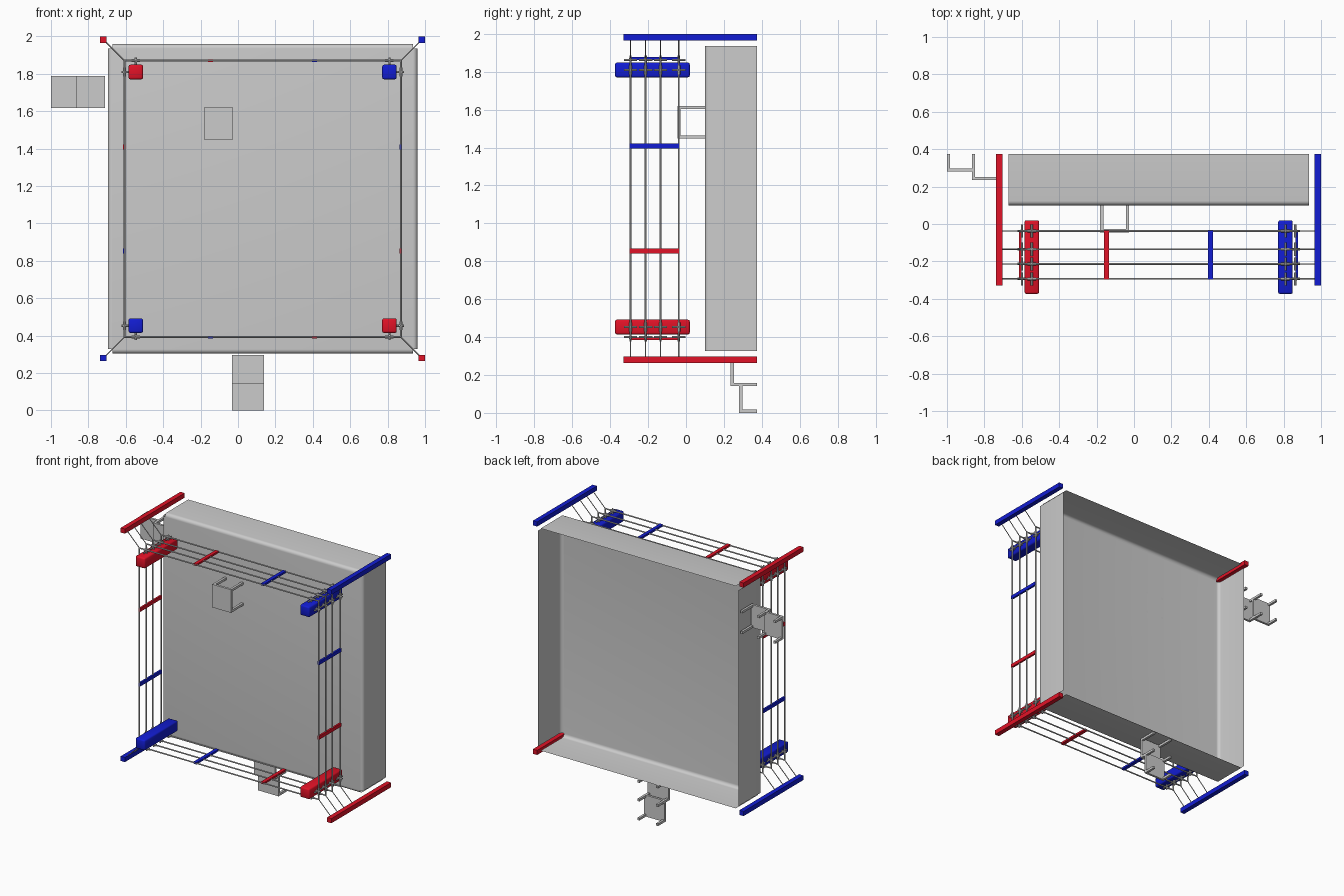
import bpy, bmesh, math
from mathutils import Vector, Matrix

if "Cube" in bpy.data.objects:
    bpy.data.objects.remove(bpy.data.objects["Cube"])

CX, CZ = 0.1317, 1.131                    # centre of the square assembly
WIRE_Y = [-0.293, -0.213, -0.135, -0.038]  # four wire planes
BACK = 0.374
RING = 0.739                              # half size of a wire square


def material(name, col):
    m = bpy.data.materials.new(name)
    m.diffuse_color = col
    m.use_nodes = True
    m.node_tree.nodes["Principled BSDF"].inputs["Base Color"].default_value = m.diffuse_color
    return m


RED = material("red", (0.75, 0.006, 0.02, 1))
BLUE = material("blue", (0.006, 0.012, 0.65, 1))


def finish(bm, name, mat=None, smooth=None):
    me = bpy.data.meshes.new(name)
    bm.to_mesh(me)
    bm.free()
    ob = bpy.data.objects.new(name, me)
    bpy.context.collection.objects.link(ob)
    if mat:
        me.materials.append(mat)
    if smooth:
        bpy.ops.object.select_all(action='DESELECT')
        ob.select_set(True)
        bpy.context.view_layer.objects.active = ob
        bpy.ops.object.shade_smooth_by_angle(angle=math.radians(smooth))
    return ob


def box(bm, x, y, z):
    """Box from (min, max) pairs."""
    mid = [(a + b) / 2 for a, b in (x, y, z)]
    size = [abs(b - a) for a, b in (x, y, z)]
    bmesh.ops.create_cube(bm, size=1, matrix=Matrix.Translation(mid) @ Matrix.Diagonal((*size, 1)))


def rod(bm, a, b, r):
    a, b = Vector(a), Vector(b)
    d = b - a
    rot = d.to_track_quat('Z', 'Y').to_matrix().to_4x4()
    bmesh.ops.create_cone(bm, cap_ends=True, segments=8, radius1=r, radius2=r,
                          depth=d.length, matrix=Matrix.Translation((a + b) / 2) @ rot)


def around(c, h):
    return (c - h, c + h)


# Sheet pan: square front plate with four bent flaps, open corners and back
bm = bmesh.new()
H, R, FRONT = 0.804, 0.024, 0.10
profile = [(H + R * math.sin(t), FRONT + R - R * math.cos(t))
           for t in [math.pi / 2 * i / 5 for i in range(6)]] + [(H + R, BACK)]
plate = []
for k in range(4):
    c, s = round(math.cos(k * math.pi / 2)), round(math.sin(k * math.pi / 2))
    rows = [[bm.verts.new((CX + c * u - s * v, y, CZ + s * u + c * v)) for v in (-H, H)]
            for u, y in profile]
    for p, q in zip(rows, rows[1:]):
        bm.faces.new((p[0], q[0], q[1], p[1]))
    plate.append(rows[0][0])
bm.faces.new(plate)
bmesh.ops.remove_doubles(bm, verts=bm.verts, dist=1e-4)
bmesh.ops.recalc_face_normals(bm, faces=bm.faces)
pan = finish(bm, "sheet_pan")
for p in pan.data.polygons:
    p.use_smooth = True

corners = [(sx, sz) for sx in (-1, 1) for sz in (-1, 1)]
for sx, sz in corners:
    mat = RED if sx * sz < 0 else BLUE
    tag = ("bottom" if sz < 0 else "top") + ("_left" if sx < 0 else "_right")

    # Long corner bar
    bm = bmesh.new()
    box(bm, around(CX + sx * 0.851, 0.0173), (-0.329, BACK), around(CZ + sz * 0.851, 0.0173))
    finish(bm, "corner_bar_" + tag, mat)

    # Rounded insulator block
    bm = bmesh.new()
    box(bm, around(CX + sx * 0.678, 0.039), (-0.374, 0.02), around(CZ + sz * 0.678, 0.039))
    bmesh.ops.bevel(bm, geom=bm.edges[:], offset=0.01, segments=2, profile=0.5, affect='EDGES')
    finish(bm, "block_" + tag, mat, 50)

    # Spacers on the two sides meeting at this corner
    bm = bmesh.new()
    ys = (-0.297, -0.036)
    box(bm, around(CX + sx * 0.278, 0.013), ys, around(CZ + sz * RING, 0.007))
    box(bm, around(CX + sx * RING, 0.007), ys, around(CZ + sz * 0.278, 0.013))
    finish(bm, "spacers_" + tag, mat)

    # Clips holding each wire to the block: stem, crossbar and sleeve
    bm = bmesh.new()
    for y in WIRE_Y:
        for swap in (False, True):
            def P(along, out, yy):
                a, b = (out, along) if swap else (along, out)
                return (CX + sx * a, yy, CZ + sz * b)
            rod(bm, P(0.678, 0.70, y), P(0.678, 0.755, y), 0.006)
            rod(bm, P(0.678, 0.731, y - 0.035), P(0.678, 0.731, y + 0.035), 0.006)
            rod(bm, P(0.655, RING, y), P(0.701, RING, y), 0.008)
    finish(bm, "wire_clips_" + tag, None, 40)

    # Thin diagonal wires to the corner bar
    bm = bmesh.new()
    for y in WIRE_Y:
        rod(bm, (CX + sx * RING, y, CZ + sz * RING), (CX + sx * 0.845, y, CZ + sz * 0.845), 0.003)
    finish(bm, "diagonal_wires_" + tag, None, 40)

# Square wire loops
for i, y in enumerate(WIRE_Y):
    bm = bmesh.new()
    for s in (-1, 1):
        rod(bm, (CX - RING, y, CZ + s * RING), (CX + RING, y, CZ + s * RING), 0.005)
        rod(bm, (CX + s * RING, y, CZ - RING), (CX + s * RING, y, CZ + RING), 0.005)
    finish(bm, "wire_loop_%d" % (i + 1), None, 40)


# Brackets: thin plate with four corner legs pointing back
def bracket(name, x, z, y0, y1):
    bm = bmesh.new()
    t = 0.017
    box(bm, x, (y0, y0 + t), z)
    for xa in (x[0], x[1] - t):
        for za in (z[0], z[1] - t):
            box(bm, (xa, xa + t), (y0 + t, y1), (za, za + t))
    finish(bm, name)


bracket("front_bracket", (-0.181, -0.026), (1.447, 1.619), -0.045, FRONT)
bracket("left_inner_bracket", (-0.866, -0.711), (1.617, 1.788), 0.235, BACK)
bracket("left_outer_bracket", (-1.0, -0.849), (1.617, 1.788), 0.28, BACK)
bracket("bottom_inner_bracket", (-0.032, 0.139), (0.142, 0.297), 0.235, BACK)
bracket("bottom_outer_bracket", (-0.032, 0.139), (0.0, 0.159), 0.28, BACK)
